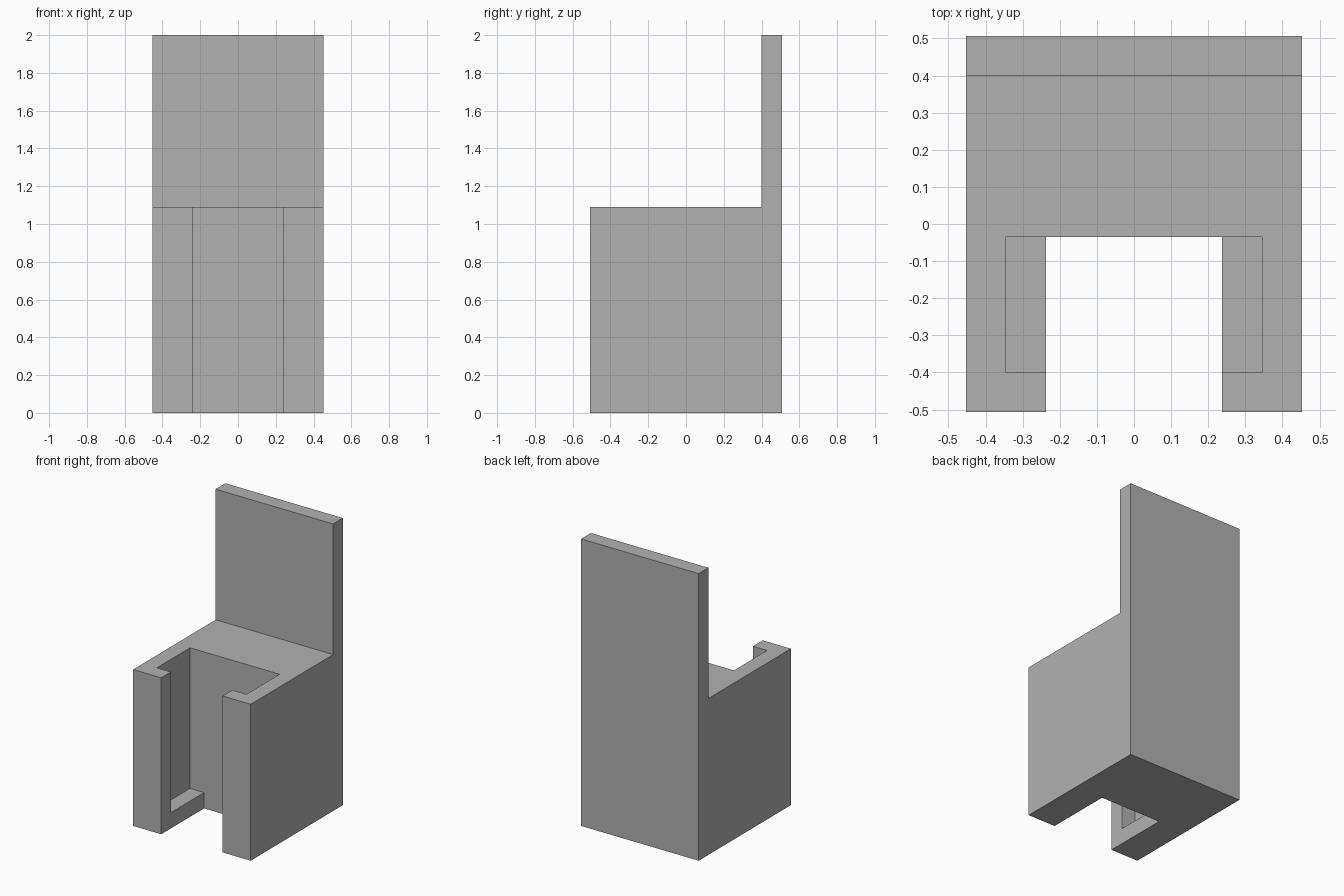
import bpy
import bmesh

default = bpy.data.objects.get("Cube")
if default:
    bpy.data.objects.remove(default, do_unlink=True)

# Main dimensions
HALF_W, HALF_D = 0.453, 0.507
SEAT_Z, TOP_Z = 1.09, 2.0
BACK_Y = 0.40        # front face of the backrest
RECESS_Y = -0.035    # rear wall of the front recess
SLOT_X = 0.237       # half width of the front opening
POCKET_X = 0.345     # half width behind the front lips
POCKET_Y = -0.40     # rear face of the front lips
LEDGE_Z = 0.11       # top of the low inner ledges
OVER = 0.2           # cutter overshoot

grey = bpy.data.materials.new("plain_grey")
grey.use_nodes = True
colour = (0.445, 0.445, 0.445, 1.0)
grey.diffuse_color = colour
grey.node_tree.nodes["Principled BSDF"].inputs["Base Color"].default_value = colour


def prism(name, profile, half_width):
    """Extrude a (y, z) side profile symmetrically across x."""
    bm = bmesh.new()
    face = bm.faces.new([bm.verts.new((-half_width, y, z)) for y, z in profile])
    ext = bmesh.ops.extrude_face_region(bm, geom=[face])
    verts = [v for v in ext["geom"] if isinstance(v, bmesh.types.BMVert)]
    bmesh.ops.translate(bm, verts=verts, vec=(2 * half_width, 0, 0))
    bmesh.ops.recalc_face_normals(bm, faces=bm.faces)
    mesh = bpy.data.meshes.new(name)
    bm.to_mesh(mesh)
    bm.free()
    mesh.materials.append(grey)
    obj = bpy.data.objects.new(name, mesh)
    bpy.context.collection.objects.link(obj)
    return obj


def rect(y0, y1, z0, z1):
    return [(y0, z0), (y1, z0), (y1, z1), (y0, z1)]


def cut(target, cutter):
    cutter.hide_render = True
    mod = target.modifiers.new(cutter.name, "BOOLEAN")
    mod.operation = "DIFFERENCE"
    mod.solver = "EXACT"
    mod.object = cutter
    bpy.context.view_layer.objects.active = target
    bpy.ops.object.modifier_apply(modifier=mod.name)
    bpy.data.objects.remove(cutter, do_unlink=True)


# Solid seat block with tall backrest, as one side profile
chair = prism("chair_body", [
    (-HALF_D, 0), (HALF_D, 0), (HALF_D, TOP_Z),
    (BACK_Y, TOP_Z), (BACK_Y, SEAT_Z), (-HALF_D, SEAT_Z),
], HALF_W)

# Open front slot, through from floor to seat
cut(chair, prism("front_slot_cutter",
                 rect(-HALF_D - OVER, RECESS_Y, -OVER, SEAT_Z + OVER), SLOT_X))

# Wider pocket behind the front lips, leaving low ledges at the floor
cut(chair, prism("side_pocket_cutter",
                 rect(POCKET_Y, RECESS_Y, LEDGE_Z, SEAT_Z + OVER), POCKET_X))
